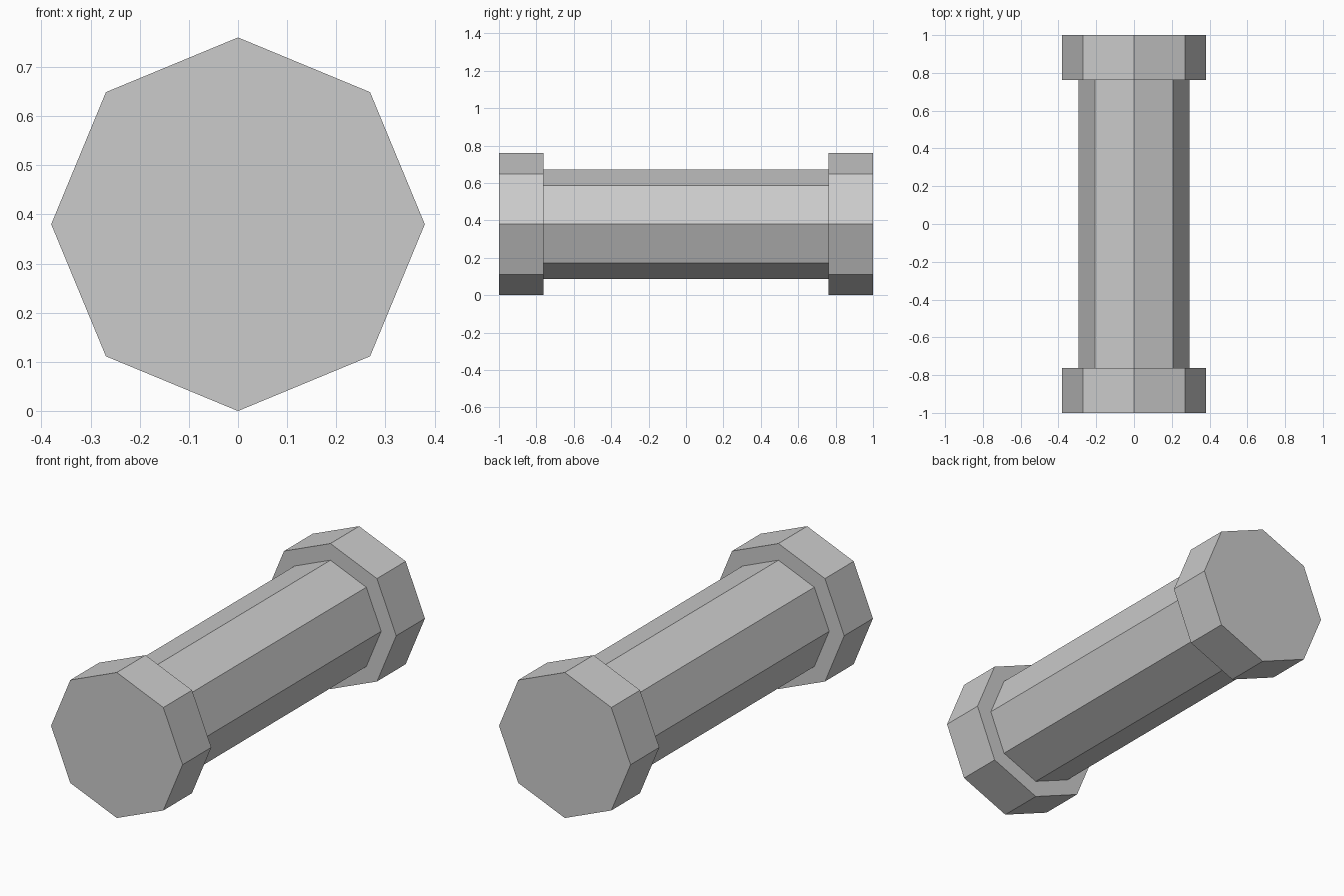
import bpy
import math

cube = bpy.data.objects.get("Cube")
if cube:
    bpy.data.objects.remove(cube, do_unlink=True)

GREY = (0.6, 0.6, 0.6, 1.0)
RADIUS = 0.38
SHAFT_RADIUS = 0.293
SHAFT_END = 0.763

grey = bpy.data.materials.new("plain grey")
grey.use_nodes = True
grey.diffuse_color = GREY
grey.node_tree.nodes["Principled BSDF"].inputs["Base Color"].default_value = GREY


def octagon_bar(name, radius, y_start, y_end, fill):
    """Eight-sided flat-shaded bar lying along y, with a corner pointing up."""
    bpy.ops.mesh.primitive_cylinder_add(
        vertices=8, radius=radius, depth=y_end - y_start, end_fill_type=fill,
        location=(0, (y_start + y_end) / 2, RADIUS),
        rotation=(math.pi / 2, 0, 0))
    bar = bpy.context.object
    bar.name = name
    bar.data.name = name
    bar.data.materials.append(grey)
    return bar


# Slim shaft, its open ends closed by the heads
octagon_bar("shaft", SHAFT_RADIUS, -SHAFT_END, SHAFT_END, 'NOTHING')

# Wide head at each end
octagon_bar("front_head", RADIUS, -1, -SHAFT_END, 'NGON')
octagon_bar("back_head", RADIUS, SHAFT_END, 1, 'NGON')
